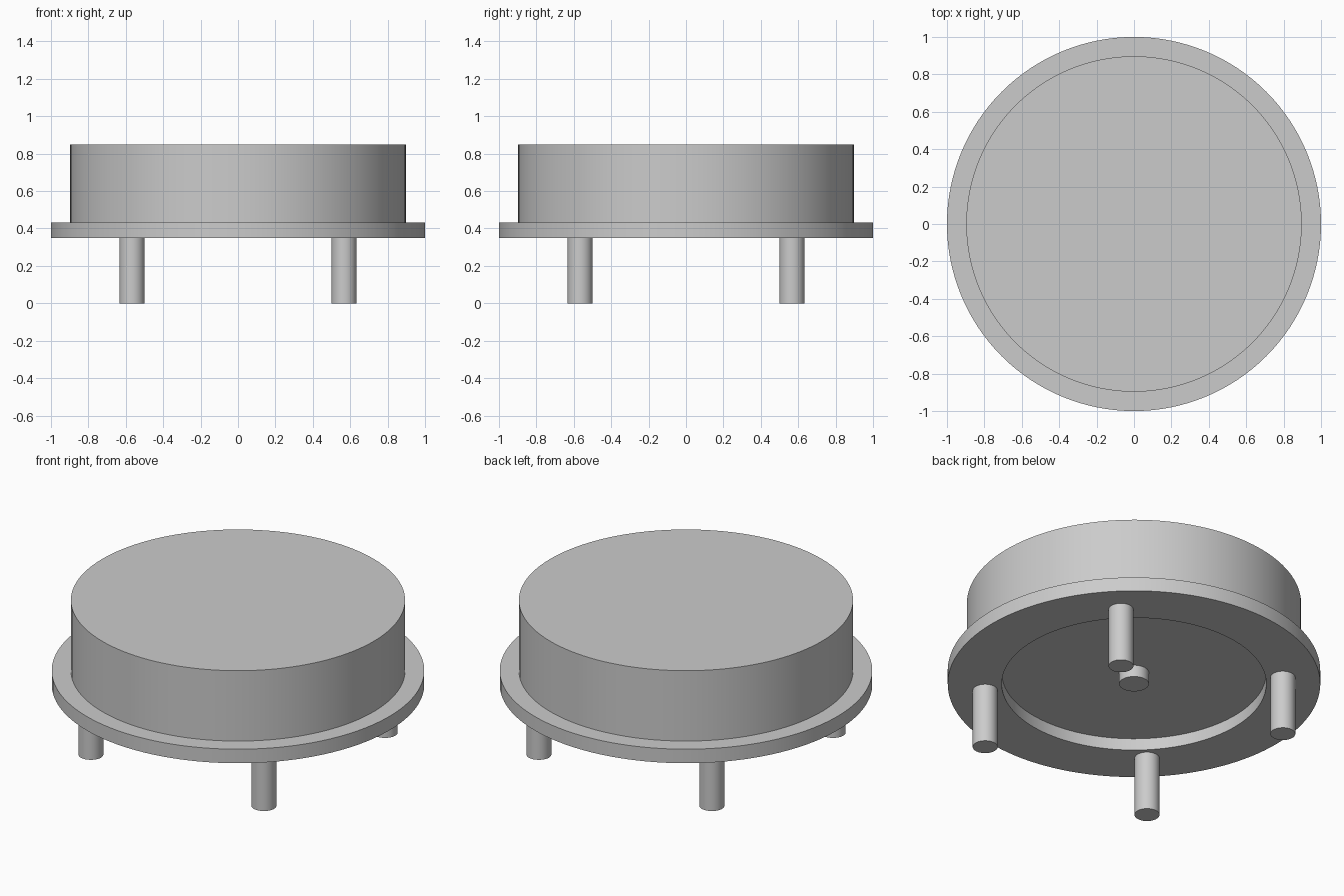
import bpy
import bmesh
from math import radians, tau
from mathutils import Matrix

cube = bpy.data.objects.get("Cube")
if cube:
    bpy.data.objects.remove(cube, do_unlink=True)

# Single plain grey material
grey = bpy.data.materials.new("light grey")
grey.use_nodes = True
COLOUR = (0.6, 0.6, 0.6, 1)
grey.diffuse_color = COLOUR
grey.node_tree.nodes["Principled BSDF"].inputs["Base Color"].default_value = COLOUR


def lathe(name, profile, segments, x=0, y=0):
    """Revolve an (r, z) profile that starts and ends on the axis."""
    bm = bmesh.new()
    verts = [bm.verts.new((r, 0, z)) for r, z in profile]
    edges = [bm.edges.new(pair) for pair in zip(verts, verts[1:])]
    bmesh.ops.spin(bm, geom=verts + edges, cent=(0, 0, 0), axis=(0, 0, 1),
                   angle=tau, steps=segments, use_merge=True)
    bmesh.ops.remove_doubles(bm, verts=bm.verts, dist=1e-5)
    bmesh.ops.recalc_face_normals(bm, faces=bm.faces)
    bm.transform(Matrix.Translation((x, y, 0)))
    mesh = bpy.data.meshes.new(name)
    bm.to_mesh(mesh)
    bm.free()
    mesh.materials.append(grey)
    obj = bpy.data.objects.new(name, mesh)
    bpy.context.collection.objects.link(obj)
    bpy.ops.object.select_all(action="DESELECT")
    obj.select_set(True)
    bpy.context.view_layer.objects.active = obj
    bpy.ops.object.shade_smooth_by_angle(angle=radians(30))
    return obj


# Housing: round can on a flange, with a recessed underside and centre stud
BASE, RECESS, FLANGE, TOP = 0.35, 0.42, 0.433, 0.85
lathe("housing", [
    (0, BASE), (0.08, BASE), (0.08, RECESS), (0.71, RECESS), (0.71, BASE),
    (1, BASE), (1, FLANGE), (0.897, FLANGE), (0.897, TOP), (0, TOP),
], 128)

# Four round legs under the flange
LEG = 0.567
for side, sx in (("right", -1), ("left", 1)):
    for end, sy in (("front", -1), ("back", 1)):
        lathe(f"{end}_{side}_leg",
              [(0, 0), (0.067, 0), (0.067, BASE), (0, BASE)],
              48, sx * LEG, sy * LEG)
